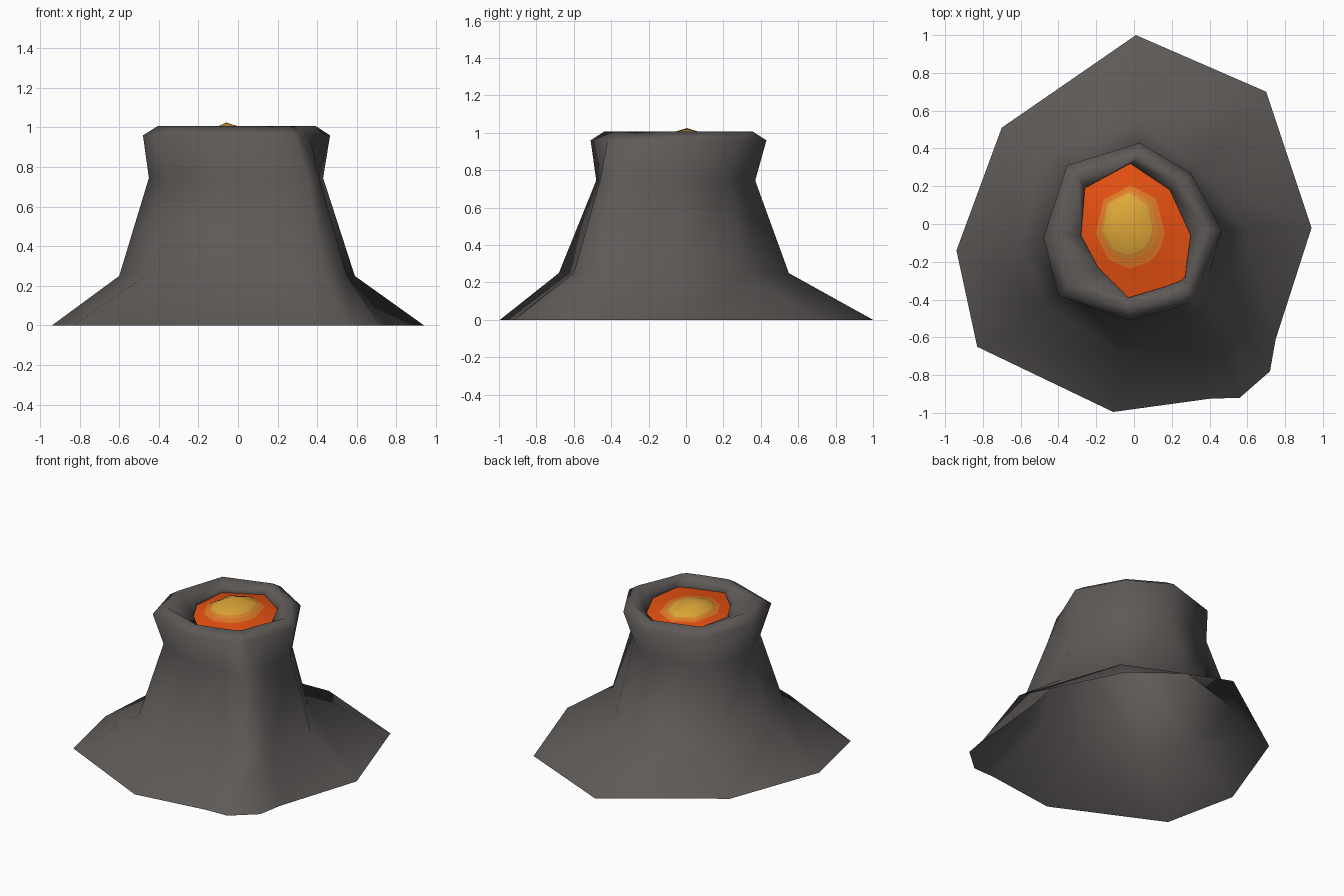
import bpy, bmesh, math

if "Cube" in bpy.data.objects:
    bpy.data.objects.remove(bpy.data.objects["Cube"])


def mat(name, rgb):
    m = bpy.data.materials.new(name)
    m.diffuse_color = (*rgb, 1)
    m.use_nodes = True
    m.node_tree.nodes["Principled BSDF"].inputs["Base Color"].default_value = m.diffuse_color
    return m


def lofted(name, rings, mats, band_mats=None, tip=None):
    """Skin a stack of equal-sized rings; optional closing tip point."""
    bm = bmesh.new()
    loops = [[bm.verts.new(p) for p in r] for r in rings]
    n = len(loops[0])
    for k in range(len(loops) - 1):
        a, b = loops[k], loops[k + 1]
        for i in range(n):
            j = (i + 1) % n
            f = bm.faces.new((a[i], a[j], b[j], b[i]))
            f.material_index = band_mats[k] if band_mats else 0
    if tip:
        t = bm.verts.new(tip)
        for i in range(n):
            f = bm.faces.new((loops[-1][i], loops[-1][(i + 1) % n], t))
            f.material_index = len(mats) - 1
    for f in bm.faces:
        f.smooth = True
    me = bpy.data.meshes.new(name)
    bm.to_mesh(me)
    bm.free()
    for m in mats:
        me.materials.append(m)
    ob = bpy.data.objects.new(name, me)
    bpy.context.collection.objects.link(ob)
    return ob


def at(pts, z):
    # points are listed clockwise; reverse so faces point outwards
    return [(x, y, z) for x, y in reversed(pts)]


def scaled(pts, s, cx, cy):
    return [(cx + (x - cx) * s, cy + (y - cy) * s) for x, y in pts]


def rounded(pts, rx, ry, cx, cy):
    """Ellipse with one point in the direction of each outline point."""
    angles = [math.atan2(y - cy, x - cx) for x, y in pts]
    return [(cx + rx * math.cos(a), cy + ry * math.sin(a)) for a in angles]


rock = mat("dark rock", (0.110, 0.101, 0.096))
red_orange = mat("red orange lava", (0.84, 0.085, 0.006))
orange = mat("orange lava", (0.76, 0.19, 0.02))
amber = mat("amber lava", (0.72, 0.25, 0.03))
gold = mat("golden lava", (0.74, 0.39, 0.04))

# Outlines: N, NE, E, four points of the front-right ridge, S, SW, W, NW
base = [(.01, 1), (.70, .70), (.94, -.02), (.75, -.61), (.72, -.78), (.56, -.92),
        (.40, -.925), (-.11, -.995), (-.83, -.65), (-.94, -.14), (-.70, .51)]
foot = [(.02, .55), (.33, .31), (.59, -.03), (.52, -.36), (.55, -.48), (.44, -.60),
        (.30, -.59), (-.07, -.68), (-.47, -.43), (-.60, -.10), (-.49, .40)]
neck = [(.03, .37), (.25, .22), (.43, -.03), (.40, -.26), (.41, -.37), (.35, -.46),
        (.22, -.45), (-.03, -.48), (-.35, -.33), (-.45, -.08), (-.36, .29)]
rim = [(.03, .43), (.30, .27), (.465, -.03), (.36, -.28), (.32, -.39), (.29, -.42),
       (.20, -.45), (-.03, -.51), (-.40, -.38), (-.48, -.07), (-.355, .31)]
pool = [(-.02, .32), (.19, .18), (.30, -.06), (.28, -.2), (.27, -.28), (.25, -.30),
        (.17, -.33), (-.03, -.39), (-.19, -.23), (-.28, -.06), (-.26, .19)]

# Rock cone, flared at the foot, with thick lip and open underside
lip = scaled(rim, .84, 0, -.04)
lofted("volcano_cone", [at(base, 0), at(foot, .25), at(neck, .745), at(rim, .96),
                        at(lip, 1.008), at(pool, .955), at(pool, .93)], [rock])

# Lava pool: shallow dome in four colour bands
lofted("lava_pool", [at(pool, .93),
                     at(rounded(pool, .185, .22, -.02, -.015), .955),
                     at(rounded(pool, .155, .185, -.025, -.005), .965),
                     at(rounded(pool, .135, .165, -.035, 0), .975)],
       [red_orange, orange, amber, gold], [0, 1, 2], (-.06, .005, 1.025))
